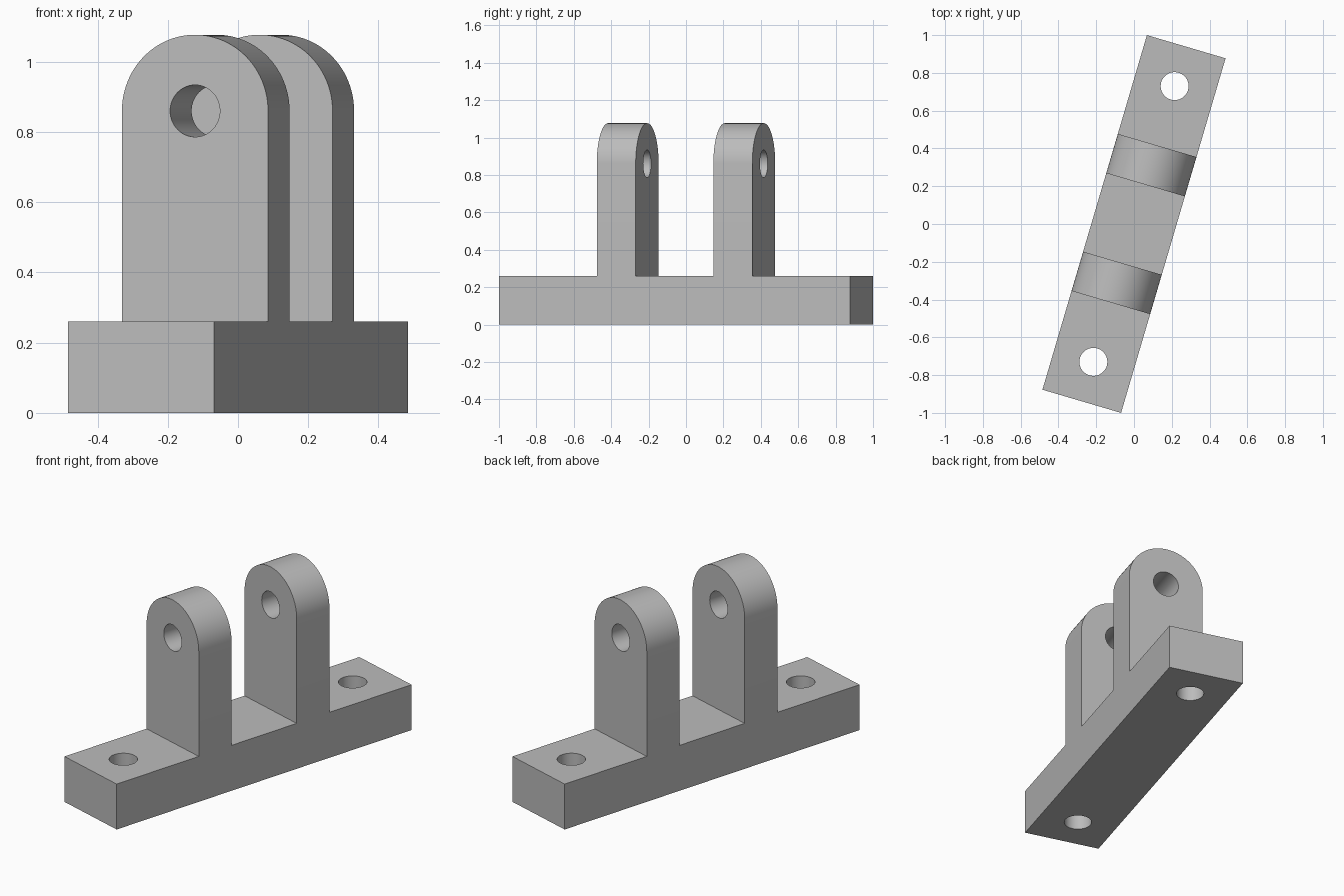
import bpy, bmesh
from math import pi, sin, cos, radians
from mathutils import Matrix

if "Cube" in bpy.data.objects:
    bpy.data.objects.remove(bpy.data.objects["Cube"], do_unlink=True)

LENGTH, WIDTH, BASE_H = 1.957, 0.434, 0.26
R = WIDTH / 2                # lug rounding radius
PIN_Z = 0.86                 # pin hole height, centre of the rounding
LUG_Y, LUG_T = 0.325, 0.217  # lug position and thickness
BOLT_Y, HOLE_R = 0.761, 0.074
TURN = radians(-16.42)

grey = bpy.data.materials.new("light grey")
grey.use_nodes = True
colour = (0.5, 0.5, 0.5, 1)
grey.diffuse_color = colour
grey.node_tree.nodes["Principled BSDF"].inputs["Base Color"].default_value = colour


def make_object(name, bm):
    bmesh.ops.recalc_face_normals(bm, faces=bm.faces)
    mesh = bpy.data.meshes.new(name)
    bm.to_mesh(mesh)
    bm.free()
    mesh.materials.append(grey)
    obj = bpy.data.objects.new(name, mesh)
    bpy.context.collection.objects.link(obj)
    return obj


def prism(name, points, depth):
    """Extrude a closed profile symmetrically along the given depth vector."""
    bm = bmesh.new()
    x, y = depth
    face = bm.faces.new([bm.verts.new((px - x / 2, py - y / 2, pz)) for px, py, pz in points])
    new = bmesh.ops.extrude_face_region(bm, geom=[face])["geom"]
    verts = [g for g in new if isinstance(g, bmesh.types.BMVert)]
    bmesh.ops.translate(bm, verts=verts, vec=(x, y, 0))
    return make_object(name, bm)


def drill(name, matrix):
    bm = bmesh.new()
    bmesh.ops.create_cone(bm, cap_ends=True, segments=48, radius1=HOLE_R,
                          radius2=HOLE_R, depth=3, matrix=matrix)
    return make_object(name, bm)


def cut(target, tool, operation):
    mod = target.modifiers.new(tool.name, "BOOLEAN")
    mod.object, mod.operation, mod.solver = tool, operation, "EXACT"
    bpy.context.view_layer.objects.active = target
    bpy.ops.object.modifier_apply(modifier=mod.name)
    bpy.data.objects.remove(tool, do_unlink=True)


# Side outline: base bar with two upright lugs, left overly wide for trimming
top = PIN_Z + R + 0.1
outline = [(-LENGTH / 2, 0), (-LENGTH / 2, BASE_H)]
for y in (-LUG_Y, LUG_Y):
    a, b = y - LUG_T / 2, y + LUG_T / 2
    outline += [(a, BASE_H), (a, top), (b, top), (b, BASE_H)]
outline += [(LENGTH / 2, BASE_H), (LENGTH / 2, 0)]
bracket = prism("clevis_bracket", [(0, y, z) for y, z in outline], (WIDTH * 2, 0))

# End outline: straight sides with a rounded top
arch = [(-R, 0, -0.1), (R, 0, -0.1)]
arch += [(R * cos(pi * i / 48), 0, PIN_Z + R * sin(pi * i / 48)) for i in range(49)]
cut(bracket, prism("arch_trim", arch, (0, LENGTH * 2)), "INTERSECT")

# Pin hole through both lugs, bolt holes through the base
cut(bracket, drill("pin_hole", Matrix.Translation((0, 0, PIN_Z)) @ Matrix.Rotation(pi / 2, 4, "X")),
    "DIFFERENCE")
for y in (-BOLT_Y, BOLT_Y):
    cut(bracket, drill("bolt_hole", Matrix.Translation((0, y, 0))), "DIFFERENCE")

# Turn the whole bracket and smooth the curved faces
bracket.data.transform(Matrix.Rotation(TURN, 4, "Z"))
bpy.ops.object.select_all(action="DESELECT")
bracket.select_set(True)
bpy.context.view_layer.objects.active = bracket
bpy.ops.object.shade_smooth_by_angle(angle=radians(30))
